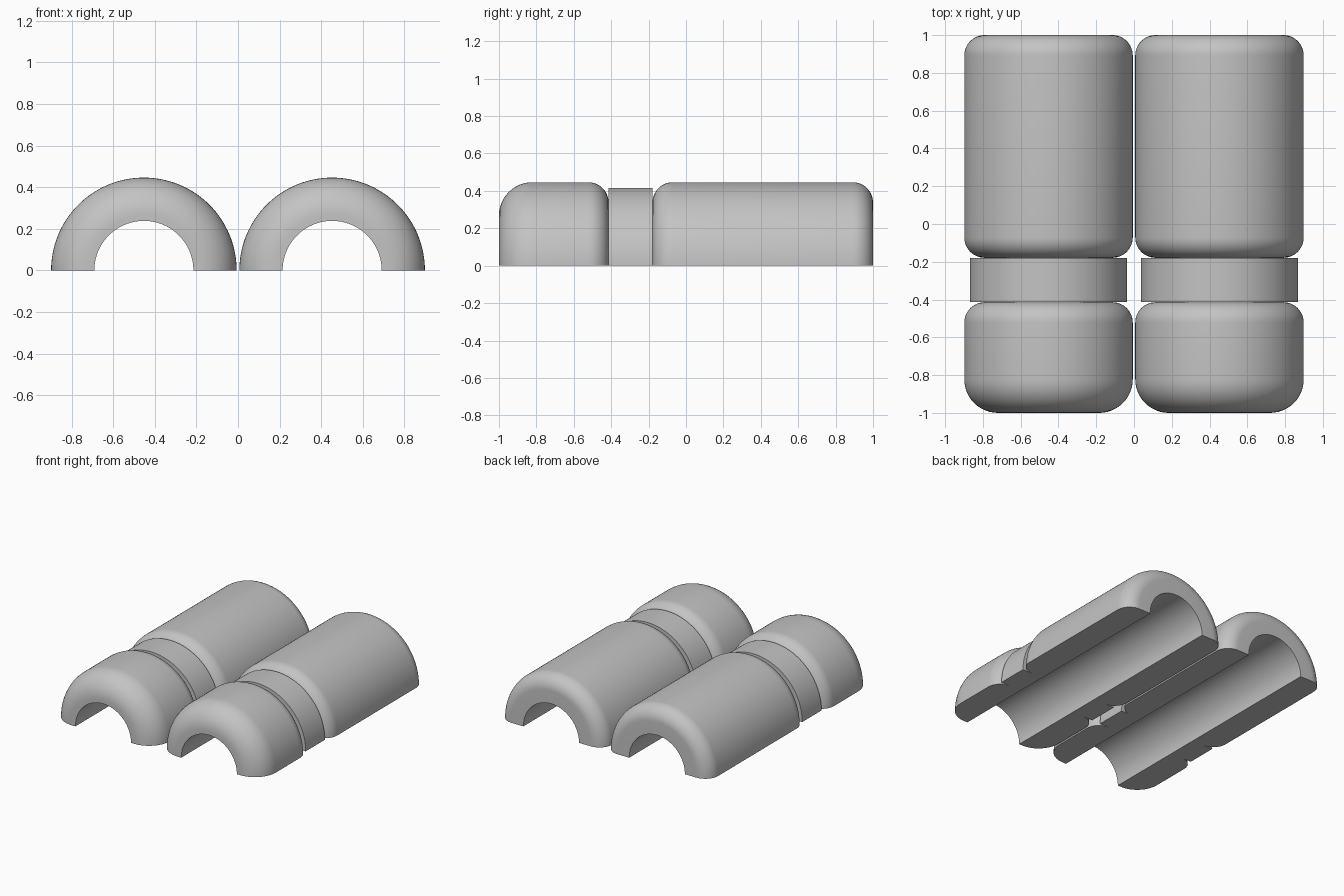
import bpy
import bmesh
from math import cos, sin, pi, radians

cube = bpy.data.objects.get("Cube")
if cube:
    bpy.data.objects.remove(cube, do_unlink=True)

BORE, BODY, BAND = 0.238, 0.446, 0.416      # radii
NOSE, ROUND = 0.178, 0.108                  # rounded edge sizes
FRONT, BAND_FRONT, BAND_BACK, BACK = -1.0, -0.414, -0.179, 1.0
SPACING = 0.4525                            # half the distance between axes

grey = bpy.data.materials.new("plain_grey")
grey.use_nodes = True
colour = (0.55, 0.55, 0.55, 1)
grey.diffuse_color = colour
grey.node_tree.nodes["Principled BSDF"].inputs["Base Color"].default_value = colour


def rounded_end(y, size, inward, rising, steps=12):
    """Quarter round from an end plane at y up to the body radius, as (radius, y)."""
    arc = []
    for i in range(steps + 1):
        a = pi / 2 * i / steps
        arc.append((BODY - size + size * sin(a), y + inward * size * (1 - cos(a))))
    return arc if rising else arc[::-1]


# Wall section: bore, rounded front block, recessed band, rounded rear block
section = [(BORE, FRONT)]
section += rounded_end(FRONT, NOSE, 1, True)
section += rounded_end(BAND_FRONT, ROUND, -1, False)
section += [(BAND, BAND_FRONT), (BAND, BAND_BACK)]
section += rounded_end(BAND_BACK, ROUND, 1, True)
section += rounded_end(BACK, ROUND, -1, False)
section += [(BORE, BACK)]

# Sweep the section through half a turn and close the flat undersides
bm = bmesh.new()
verts = [bm.verts.new((r, y, 0)) for r, y in section]
edges = [bm.edges.new((a, b)) for a, b in zip(verts, verts[1:] + verts[:1])]
bmesh.ops.spin(bm, geom=verts + edges, cent=(0, 0, 0), axis=(0, -1, 0),
               angle=pi, steps=64)
open_edges = [e for e in bm.edges if e.is_boundary]
bmesh.ops.holes_fill(bm, edges=open_edges, sides=0)
bmesh.ops.recalc_face_normals(bm, faces=bm.faces)
mesh = bpy.data.meshes.new("half_sleeve")
bm.to_mesh(mesh)
bm.free()
mesh.materials.append(grey)

# Two matching half sleeves side by side
for name, side in (("left_half_sleeve", 1), ("right_half_sleeve", -1)):
    sleeve = bpy.data.objects.new(name, mesh.copy())
    sleeve.location.x = side * SPACING
    bpy.context.collection.objects.link(sleeve)
    bpy.ops.object.select_all(action='DESELECT')
    sleeve.select_set(True)
    bpy.context.view_layer.objects.active = sleeve
    bpy.ops.object.shade_smooth_by_angle(angle=radians(30))
bpy.data.meshes.remove(mesh)
